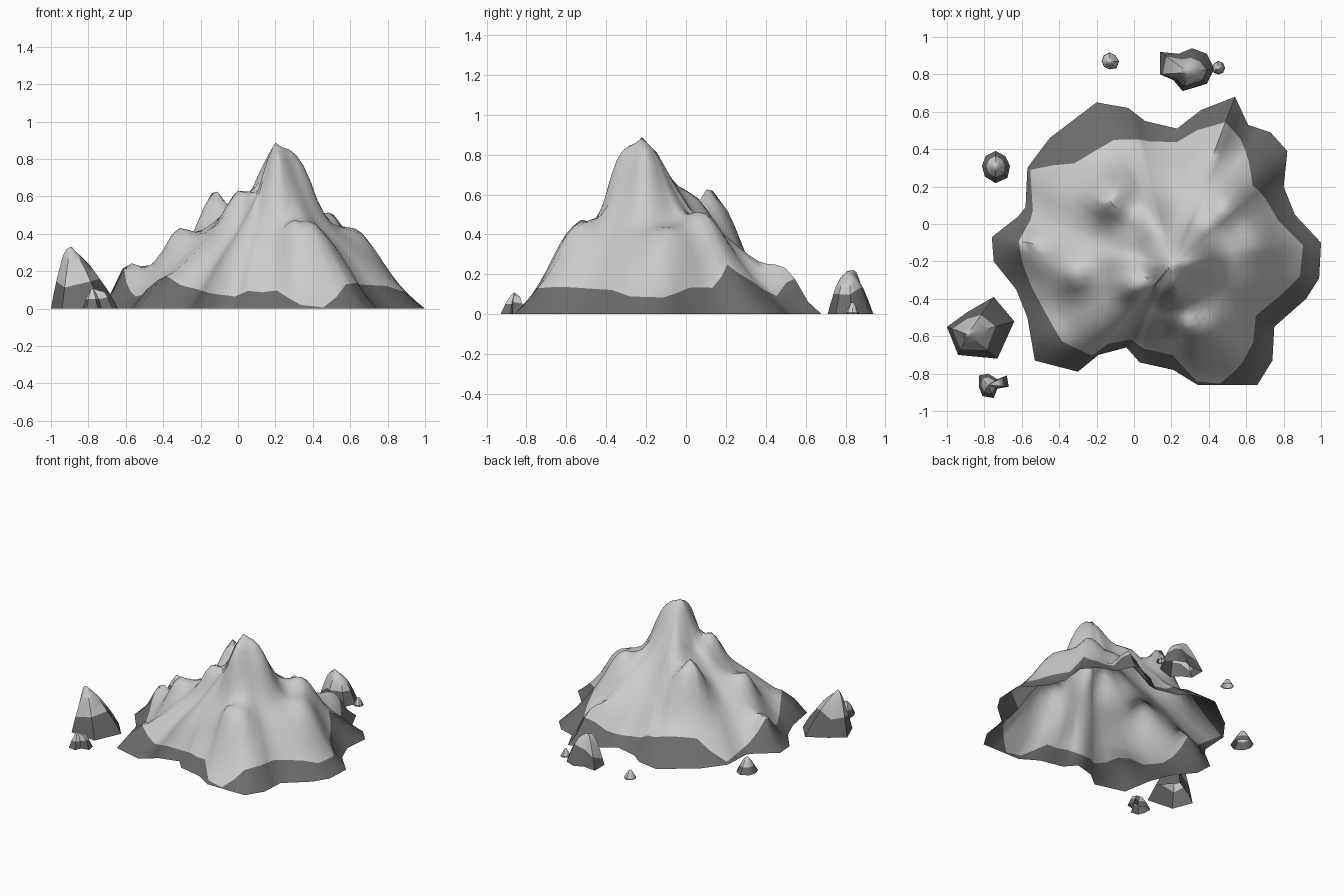
import bpy
import bmesh
import math
import random
from mathutils import Vector

random.seed(4)
cube = bpy.data.objects.get("Cube")
if cube:
    bpy.data.objects.remove(cube, do_unlink=True)


def make_material(name, grey):
    mat = bpy.data.materials.new(name)
    mat.use_nodes = True
    colour = (grey, grey, grey, 1)
    mat.diffuse_color = colour
    mat.node_tree.nodes["Principled BSDF"].inputs["Base Color"].default_value = colour
    return mat


pale_stone = make_material("pale_stone", 0.6)
dark_stone = make_material("dark_stone", 0.15)


def sample(profile, t):
    """Height at fraction t of the way from the peak to the rim."""
    pos = t * (len(profile) - 1)
    i = min(int(pos), len(profile) - 2)
    return profile[i] + (profile[i + 1] - profile[i]) * (pos - i)


def mound(name, peak, rim, profile, bumps=(), splits=1, rings=6, sharp=40, window=0):
    """Open-bottomed hill: rim entries hold x, y and where the dark foot begins."""
    centre = Vector(peak)

    # Subdivide the rim so that its corners stay crisp
    spokes = []
    for i, corner in enumerate(rim):
        a, b = Vector(corner), Vector(rim[(i + 1) % len(rim)])
        spokes += [a.lerp(b, k / splits) for k in range(splits)]
    count = len(spokes)
    feet = [s.z for s in spokes]
    offsets = [s.xy - centre for s in spokes]

    # Lobes of the rim fade out towards the summit
    reaches = [o.length for o in offsets]
    soft = []
    for i in range(count):
        near = [reaches[(i + k) % count] for k in range(-window, window + 1)]
        soft.append(sum(near) / len(near))

    def height(x, y, t):
        z = sample(profile, t)
        fade = min(1, (1 - t) * 8)
        for bx, by, rise, radius in bumps:
            gap = (x - bx) ** 2 + (y - by) ** 2
            z += fade * rise * math.exp(-gap / radius ** 2)
        return z

    bm = bmesh.new()
    loops = []
    for ring in range(rings + 2):
        loop = []
        for offset, foot, reach, calm in zip(offsets, feet, reaches, soft):
            if ring < 2:
                t = 1 + (foot - 1) * ring / 2
            else:
                t = foot * (1 - (ring - 2) / rings)
            lobe = min(1, t / foot)
            p = centre + offset.normalized() * t * (calm + (reach - calm) * lobe)
            loop.append(bm.verts.new((p.x, p.y, height(p.x, p.y, t))))
        loops.append(loop)
    top = bm.verts.new((centre.x, centre.y, height(centre.x, centre.y, 0)))

    for ring, (low, high) in enumerate(zip(loops, loops[1:])):
        for i in range(count):
            j = (i + 1) % count
            face = bm.faces.new((low[i], low[j], high[j], high[i]))
            face.material_index = 1 if ring < 2 else 0
    for i in range(count):
        bm.faces.new((loops[-1][i], loops[-1][(i + 1) % count], top))

    mesh = bpy.data.meshes.new(name)
    bm.to_mesh(mesh)
    bm.free()
    mesh.materials.append(pale_stone)
    mesh.materials.append(dark_stone)
    obj = bpy.data.objects.new(name, mesh)
    bpy.context.collection.objects.link(obj)
    bpy.ops.object.select_all(action='DESELECT')
    obj.select_set(True)
    bpy.context.view_layer.objects.active = obj
    bpy.ops.object.shade_smooth_by_angle(angle=math.radians(sharp))


# Mountain: lobed rim, steep summit and a set of lesser peaks
mountain_rim = [
    (1, -.1, .88), (.86, .05, .87), (.8, .2, .84), (.82, .39, .7),
    (.73, .49, .78), (.61, .53, .9), (.54, .68, .85), (.36, .61, .87),
    (.23, .51, .9), (.06, .55, .86), (-.03, .62, .8), (-.2, .65, .77),
    (-.45, .46, .8), (-.57, .3, .98), (-.58, .09, .95), (-.62, .04, .92),
    (-.76, -.07, .85), (-.75, -.2, .84), (-.63, -.35, .9), (-.57, -.5, .88),
    (-.53, -.73, .8), (-.3, -.79, .85), (-.19, -.7, .88), (-.04, -.66, .9),
    (.03, -.74, .86), (.21, -.78, .86), (.34, -.86, .97), (.46, -.86, .99),
    (.66, -.86, .82), (.74, -.73, .81), (.75, -.55, .82), (.92, -.4, .83),
    (.99, -.29, .87),
]
mountain_profile = [.88, .79, .64, .51, .43, .37, .305, .23, .145, .065, 0]
lesser_peaks = [
    (-.13, .13, .27, .11),    # rear right peak
    (-.1, .24, .07, .06),
    (-.05, .36, -.06, .1),    # hollow behind it
    (.08, .05, .1, .1),       # ridge joining it to the summit
    (-.01, -.33, .11, .08),   # front right shoulder
    (-.33, -.28, .13, .09),
    (.5, .1, .13, .12),       # left ridge
    (.66, -.06, .13, .13),
    (.48, .5, .09, .1),       # rear left spur
    (-.47, -.62, .1, .08),    # foot knolls
    (-.6, -.11, .12, .08),
    (.38, -.58, .11, .12),    # front buttress and the gully beside it
    (.28, -.54, .05, .05),
    (.17, -.6, -.06, .07),
    (.35, -.2, .12, .09),     # summit shoulders
    (.21, -.35, .14, .07),
    (.08, -.28, -.08, .07),   # saddles below the summit
    (.06, -.16, -.1, .08),
]
mound("mountain", (.2, -.22), mountain_rim, mountain_profile, lesser_peaks,
      splits=2, rings=18, sharp=60, window=7)

# Tall boulder beside the front right corner
boulder_rim = [
    (-1, -.55, .74), (-.94, -.7, .74), (-.73, -.72, .64),
    (-.64, -.52, .6), (-.75, -.39, .52), (-.89, -.47, .7),
]
mound("tall_boulder", (-.89, -.59), boulder_rim,
      [.31, .28, .23, .16, .09, 0], [(-.94, -.58, .06, .05)], sharp=50)

# Broad boulder behind the mountain
broad_rim = [
    (.43, .83, .7), (.39, .91, .6), (.31, .94, .6), (.24, .91, .7),
    (.14, .92, .78), (.14, .8, .9), (.21, .77, .8), (.26, .71, .7),
    (.39, .75, .7),
]
mound("broad_boulder", (.29, .81), broad_rim,
      [.2, .19, .17, .13, .07, 0], [(.22, .83, .05, .06)])

# Twin-topped stone in front of the tall boulder
twin_rim = [
    (-.67, -.87, .75), (-.68, -.81, .75), (-.73, -.83, .7),
    (-.78, -.8, .65), (-.83, -.81, .65), (-.83, -.87, .7),
    (-.81, -.92, .65), (-.75, -.93, .65), (-.73, -.88, .7),
]
mound("twin_stone", (-.78, -.86), twin_rim,
      [.11, .1, .08, .06, .03, 0], [(-.71, -.85, .04, .03)])


def stone(name, x, y, radius, tall, foot):
    """Small loose stone with an uneven eight-sided rim."""
    rim = []
    for k in range(8):
        angle = math.tau * k / 8
        reach = radius * random.uniform(.85, 1.1)
        rim.append((x + reach * math.cos(angle), y + reach * math.sin(angle), foot))
    mound(name, (x, y), rim, [tall * f for f in (1, .95, .75, .5, .25, 0)], rings=4)


# Loose stones
stone("right_stone", -.74, .31, .085, .11, .65)
stone("rear_stone", -.13, .87, .048, .06, .9)
stone("rear_left_stone", .45, .835, .035, .06, .85)
